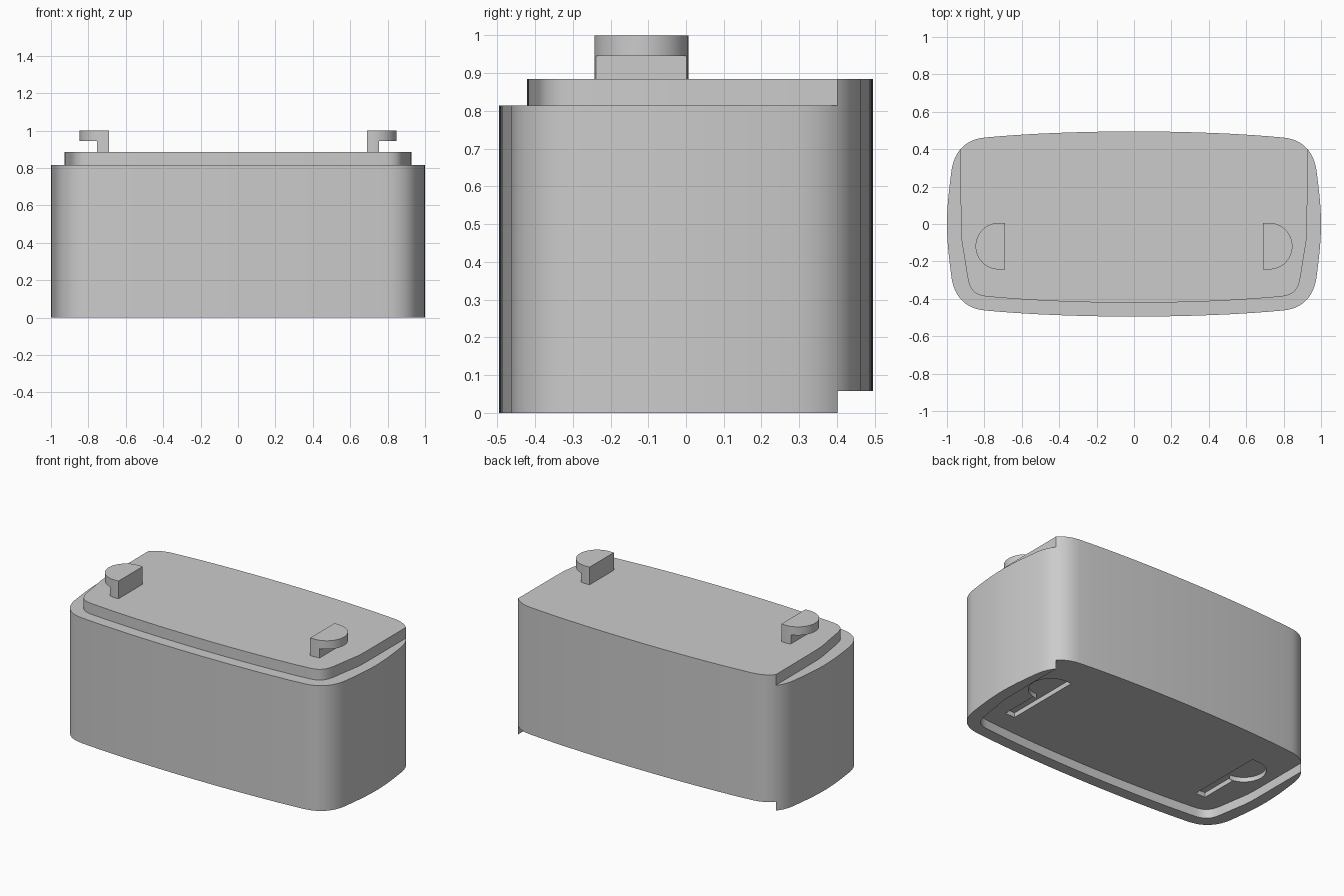
import bpy, bmesh, math
from mathutils import Vector
from mathutils.geometry import interpolate_bezier

cube = bpy.data.objects.get("Cube")
if cube:
    bpy.data.objects.remove(cube, do_unlink=True)

grey = bpy.data.materials.new("plain grey")
grey.use_nodes = True
grey.diffuse_color = (0.6, 0.6, 0.6, 1)
grey.node_tree.nodes["Principled BSDF"].inputs["Base Color"].default_value = (0.6, 0.6, 0.6, 1)


def prism(name, outline, z0, z1):
    """Extrude a closed xy outline from z0 to z1."""
    bm = bmesh.new()
    face = bm.faces.new([bm.verts.new((x, y, z0)) for x, y in outline])
    top = bmesh.ops.extrude_face_region(bm, geom=[face])["geom"]
    verts = [v for v in top if isinstance(v, bmesh.types.BMVert)]
    bmesh.ops.translate(bm, verts=verts, vec=(0, 0, z1 - z0))
    bmesh.ops.recalc_face_normals(bm, faces=bm.faces)
    mesh = bpy.data.meshes.new(name)
    bm.to_mesh(mesh)
    bm.free()
    mesh.materials.append(grey)
    obj = bpy.data.objects.new(name, mesh)
    bpy.context.collection.objects.link(obj)
    return obj


def activate(obj):
    bpy.ops.object.select_all(action="DESELECT")
    obj.select_set(True)
    bpy.context.view_layer.objects.active = obj


def cut(obj, cutter):
    """Subtract the cutter from the object and throw the cutter away."""
    mod = obj.modifiers.new("cut", "BOOLEAN")
    mod.operation = "DIFFERENCE"
    mod.solver = "EXACT"
    mod.object = cutter
    activate(obj)
    bpy.ops.object.modifier_apply(modifier=mod.name)
    bpy.data.objects.remove(cutter, do_unlink=True)


def smooth(obj):
    activate(obj)
    bpy.ops.object.shade_smooth_by_angle(angle=math.radians(30))


def curve(a, b, c, d, steps):
    pts = interpolate_bezier(*[Vector((*p, 0)) for p in (a, b, c, d)], steps)
    return [(p.x, p.y) for p in pts]


def quarter(inset):
    """Bowed quarter outline, from the side middle to the front middle."""
    side, front = 1 - inset, 0.495 - inset
    s, f = (side - 0.025, 0.29 - inset), (0.8 - inset * 0.2, front - 0.033)
    pts = curve((side, 0), (side, 0.1), (s[0] + 0.012, s[1] - 0.09), s, 8)
    pts += curve(s, (s[0] - 0.016, s[1] + 0.1), (f[0] + 0.1, f[1] - 0.01), f, 14)[1:]
    pts += curve(f, (f[0] - 0.25, f[1] + 0.024), (0.25, front), (0, front), 12)[1:]
    return [(x, -y) for x, y in pts]


def mirror_x(half):
    return half + [(-x, y) for x, y in reversed(half) if abs(x) > 1e-5]


def d_shape(x0, x1, y0, y1):
    """Flat on the inner side, half round on the outer side."""
    r, cy = (y1 - y0) / 2, (y0 + y1) / 2
    angles = [math.pi * (i / 24 - 0.5) for i in range(25)]
    arc = [(x1 - r + r * math.cos(a), cy + r * math.sin(a)) for a in angles]
    return [(x0, y0)] + arc + [(x0, y1)]


def box(x0, x1, y0, y1):
    return [(x0, y0), (x1, y0), (x1, y1), (x0, y1)]


# Body block with a bowed outline
front_half = mirror_x(quarter(0))
back_half = [(x, -y) for x, y in reversed(front_half)][1:-1]
body = prism("body", front_half + back_half, 0, 0.885)

# Raised lid step, and matching recess underneath, both running out at the back
plate = mirror_x([(0.928, 0.7)] + quarter(0.074))
surround = [(-1.2, 0.7), (-1.2, -0.7), (1.2, -0.7), (1.2, 0.7)]
cut(body, prism("step_cutter", plate + surround, 0.815, 1.1))
cut(body, prism("recess_cutter", plate, -0.2, 0.058))

# Shallow keyhole slots in the underside
slot = [(0.755, -0.26), (0.755, -0.01)] + d_shape(0.685, 0.86, -0.01, 0.25)[1:]
slot = [(0.685, -0.26)] + slot
for side in (1, -1):
    cut(body, prism("slot_cutter", [(x * side, y) for x, y in slot], 0.03, 0.088))
smooth(body)

# Hooks on top: D-shaped head over a narrow stem
for side, name in ((1, "left_hook"), (-1, "right_hook")):
    head = [(x * side, y) for x, y in d_shape(0.69, 0.847, -0.243, 0.006)]
    hook = prism(name, head, 0.885, 1)
    under = [(x * side, y) for x, y in box(0.755, 1, -0.5, 0.3)]
    cut(hook, prism("hook_cutter", under, 0.8, 0.945))
    smooth(hook)
